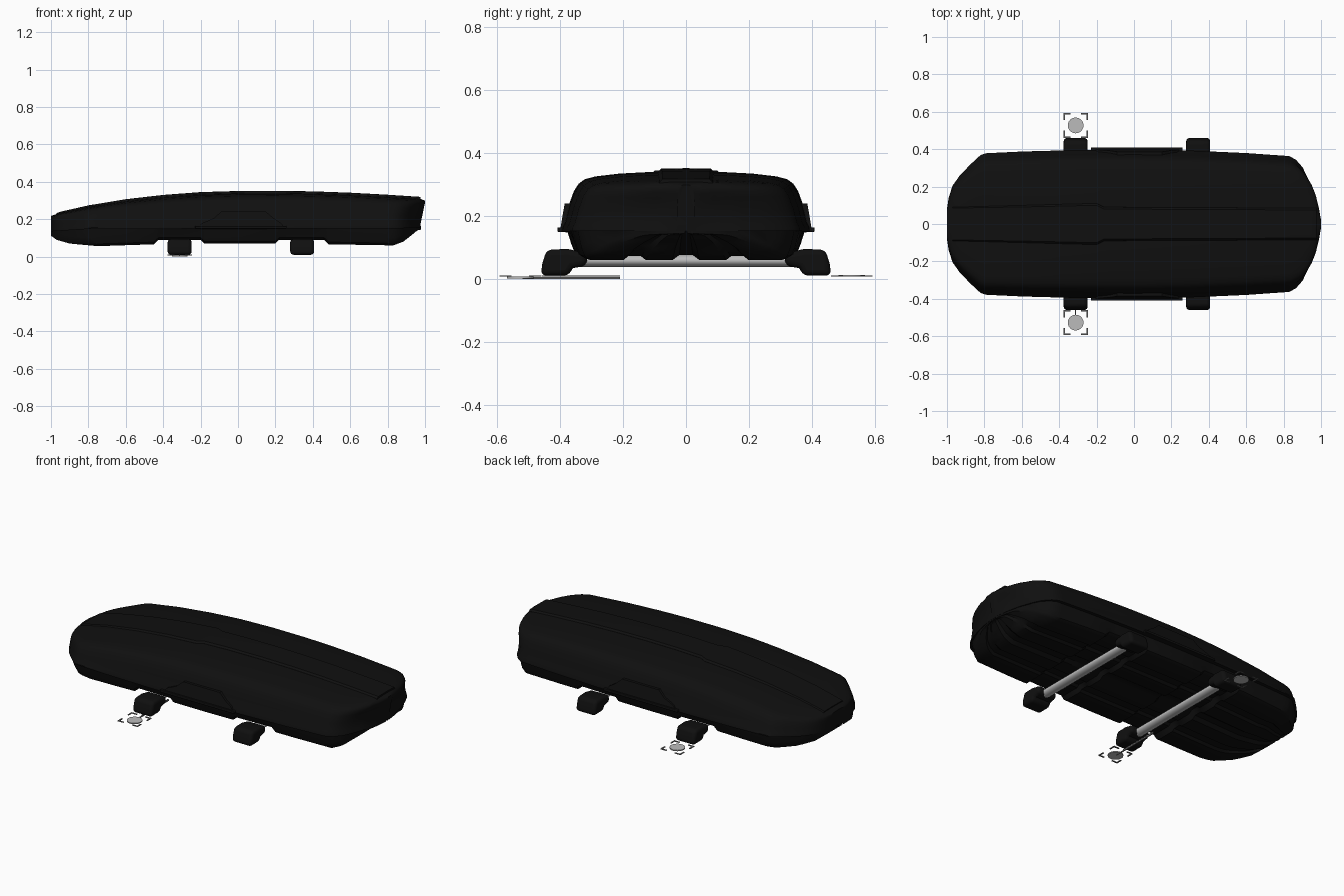
import bpy, bmesh, math
from mathutils import Matrix

if "Cube" in bpy.data.objects:
    bpy.data.objects.remove(bpy.data.objects["Cube"])

def mat(name, v):
    m = bpy.data.materials.new(name)
    m.diffuse_color = (v, v, v, 1)
    m.use_nodes = True
    m.node_tree.nodes["Principled BSDF"].inputs["Base Color"].default_value = m.diffuse_color
    return m

BLACK = mat("matte black", 0.005)
SILVER = mat("bar silver", 0.5)
DISC = mat("light grey", 0.5)
DARKGREY = mat("dark grey", 0.17)

def lerp(table, x):
    if x <= table[0][0]:
        return table[0][1]
    for (a, va), (b, vb) in zip(table, table[1:]):
        if x <= b:
            return va + (vb - va) * (x - a) / (b - a)
    return table[-1][1]

def finish(bm, name, m, bevel=0, angle=35):
    bmesh.ops.remove_doubles(bm, verts=bm.verts, dist=1e-5)
    bmesh.ops.recalc_face_normals(bm, faces=bm.faces)
    me = bpy.data.meshes.new(name)
    bm.to_mesh(me)
    bm.free()
    ob = bpy.data.objects.new(name, me)
    bpy.context.collection.objects.link(ob)
    me.materials.append(m)
    bpy.ops.object.select_all(action='DESELECT')
    ob.select_set(True)
    bpy.context.view_layer.objects.active = ob
    bpy.ops.object.shade_smooth_by_angle(angle=math.radians(angle))
    if bevel:
        b = ob.modifiers.new("bevel", 'BEVEL')
        b.width, b.segments, b.limit_method = bevel, 4, 'ANGLE'
        b.angle_limit = math.radians(40)
    return ob

def loft(name, rings, m, angle=35):
    bm = bmesh.new()
    vs = [[bm.verts.new(p) for p in r] for r in rings]
    n = len(vs[0])
    for a, b in zip(vs, vs[1:]):
        for i in range(n):
            j = (i + 1) % n
            bm.faces.new((a[i], a[j], b[j], b[i]))
    bm.faces.new(vs[0])
    bm.faces.new(vs[-1][::-1])
    return finish(bm, name, m, angle=angle)

def box(name, x0, x1, y0, y1, z0, z1, m, bevel=0):
    bm = bmesh.new()
    bmesh.ops.create_cube(bm, size=1, matrix=Matrix.Translation(((x0+x1)/2, (y0+y1)/2, (z0+z1)/2))
                          @ Matrix.Diagonal((abs(x1-x0), abs(y1-y0), z1-z0, 1)))
    return finish(bm, name, m, bevel)

# Plan width, roof line, underside, seam and rear overhang of the cargo box
WIDTH = [(-1, .08), (-.99, .14), (-.97, .2), (-.93, .255), (-.87, .315), (-.82, .36), (-.79, .369),
         (-.6, .378), (-.3, .386), (0, .388), (.3, .383), (.6, .37), (.84, .354), (.88, .335),
         (.92, .295), (.95, .24), (.975, .17), (.99, .1), (1, .03)]
ROOF = [(-1, .222), (-.95, .24), (-.8, .274), (-.6, .307), (-.4, .33), (-.2, .345), (0, .351),
        (.2, .352), (.4, .349), (.6, .342), (.8, .331), (.97, .32), (1, .308)]
FLOOR = [(-1, .112), (-.97, .09), (-.9, .07), (-.75, .056), (-.45, .066), (-.425, .09), (-.2, .09),
         (-.18, .07), (.2, .07), (.22, .09), (.46, .09), (.485, .066), (.84, .06), (.9, .08),
         (.95, .115), (.98, .14), (1, .144)]
SEAM = [(-1, .135), (-.8, .148), (1, .152)]
TUCK = [(.14, .02), (.2, .027), (.24, .02), (.28, .001), (.35, 0)]
XS = sorted({x for t in (WIDTH, ROOF, FLOOR) for x, _ in t})

def tuck(x, z):
    s = min(1, max(0, (x - .75) / .2))
    return x - lerp(TUCK, z) * s

def mirror_section(half):
    # half runs from the centre line outward; returns the full ordered line
    return [(-y, z) for y, z in reversed(half[1:])] + half

LID = [(0, .945), (.3, .94), (.55, .915), (.75, .87), (.83, .83), (.88, .76), (.92, .64),
       (.965, .4), (1, .14), (1.025, .05), (1.025, 0), (.96, 0)]
rings = []
for x in XS:
    w, t, s = lerp(WIDTH, x), lerp(ROOF, x), lerp(SEAM, x)
    rings.append([(tuck(x, s + (t - s) * f), w * y, s + (t - s) * f) for y, f in mirror_section(LID)])
loft("box_lid", rings, BLACK)

# Lower tray with lengthwise ribs and a centre channel
TRAY = [(0, .016), (.06, .016), (.12, 0), (.36, 0), (.4, .012), (.52, .012), (.56, 0), (.86, 0),
        (.91, .012), (.94, .04), (.975, None)]
rings = []
for x in XS:
    w, s = lerp(WIDTH, x), lerp(SEAM, x) + .004
    b = lerp(FLOOR, x)
    rings.append([(tuck(x, s), w * y, s if d is None else min(s - .002, b + d))
                  for y, d in mirror_section(TRAY)])
loft("box_tray", rings, BLACK)

# Raised centre ridge on the lid
RIDGE = [(-.97, .085), (-.55, .092), (-.2, .1), (-.16, .08), (.97, .075)]
rings = []
for x in [x for x in XS if -.98 < x < .98] + [-.16]:
    w, t = lerp(RIDGE, x), lerp(ROOF, x)
    rings.append([(x, -w - .012, t - .03), (x, -w - .01, t - .011), (x, -w, t - .001), (x, 0, t),
                  (x, w, t - .001), (x, w + .01, t - .011), (x, w + .012, t - .03)])
rings.sort(key=lambda r: r[0][0])
loft("lid_ridge", rings, BLACK, 25)

# Side opening grips
for side, sy in (("front", -1), ("back", 1)):
    prof = [(-.22, .152), (-.19, .18), (-.13, .205), (-.09, .24), (.15, .24), (.19, .205), (.23, .18), (.25, .152)]
    loft(side + "_grip", [[(x, sy * (y + (.24 - z) * k), z) for x, z in prof]
                          for y, k in ((.35, 0), (.386, .17))], BLACK, 25)
    box(side + "_grip_lip", -.23, .26, sy * .37, sy * .409, .149, .164, BLACK, .004)

# Roof bars and their feet
FOOT = [(.315, .042), (.36, .034), (.374, .01), (.462, .01), (.457, .05), (.443, .093),
        (.375, .095), (.345, .088), (.315, .085)]
for end, bx in (("nose", -.312), ("tail", .343)):
    sec = [(bx + .03 * math.cos(a * math.pi / 12), .058 + .02 * math.sin(a * math.pi / 12)) for a in range(24)]
    loft(end + "_roof_bar", [[(x, y, z) for x, z in sec] for y in (-.36, .36)], SILVER)
    for side, sy in (("front", -1), ("back", 1)):
        ob = loft(f"{end}_{side}_foot", [[(bx + d, sy * y, z) for y, z in FOOT] for d in (-.064, .064)], BLACK)
        b = ob.modifiers.new("bevel", 'BEVEL')
        b.width, b.segments = .018, 4
        b.limit_method, b.angle_limit = 'ANGLE', math.radians(50)

# Flat floor markers: a disc framed by four corner brackets
CX, H, ARM, T = -.312, .066, .038, .008
for side, sy, z in (("front", -1, 0), ("back", 1, .006)):
    cy = sy * .527
    bm = bmesh.new()
    bmesh.ops.create_cone(bm, cap_ends=True, segments=40, radius1=.042, radius2=.042, depth=.006,
                          matrix=Matrix.Translation((CX, cy, z + .004)))
    finish(bm, side + "_marker_disc", DISC)
    for i, (ax, ay) in enumerate(((-1, -1), (1, -1), (1, 1), (-1, 1))):
        ex, ey = CX + ax * H, cy + ay * H
        box(f"{side}_bracket_{i}_a", ex, ex - ax * ARM, ey, ey - ay * T, .007, .011, DARKGREY)
        box(f"{side}_bracket_{i}_b", ex, ex - ax * T, ey - ay * T, ey - ay * ARM, .007, .011, DARKGREY)
# Thin leader line under the front marker
box("marker_leader", CX - .003, CX + .003, -.52, -.21, 0, .006, DARKGREY)
box("marker_leader_end", CX - .003, CX + .003, -.46, -.21, .007, .011, DARKGREY)
